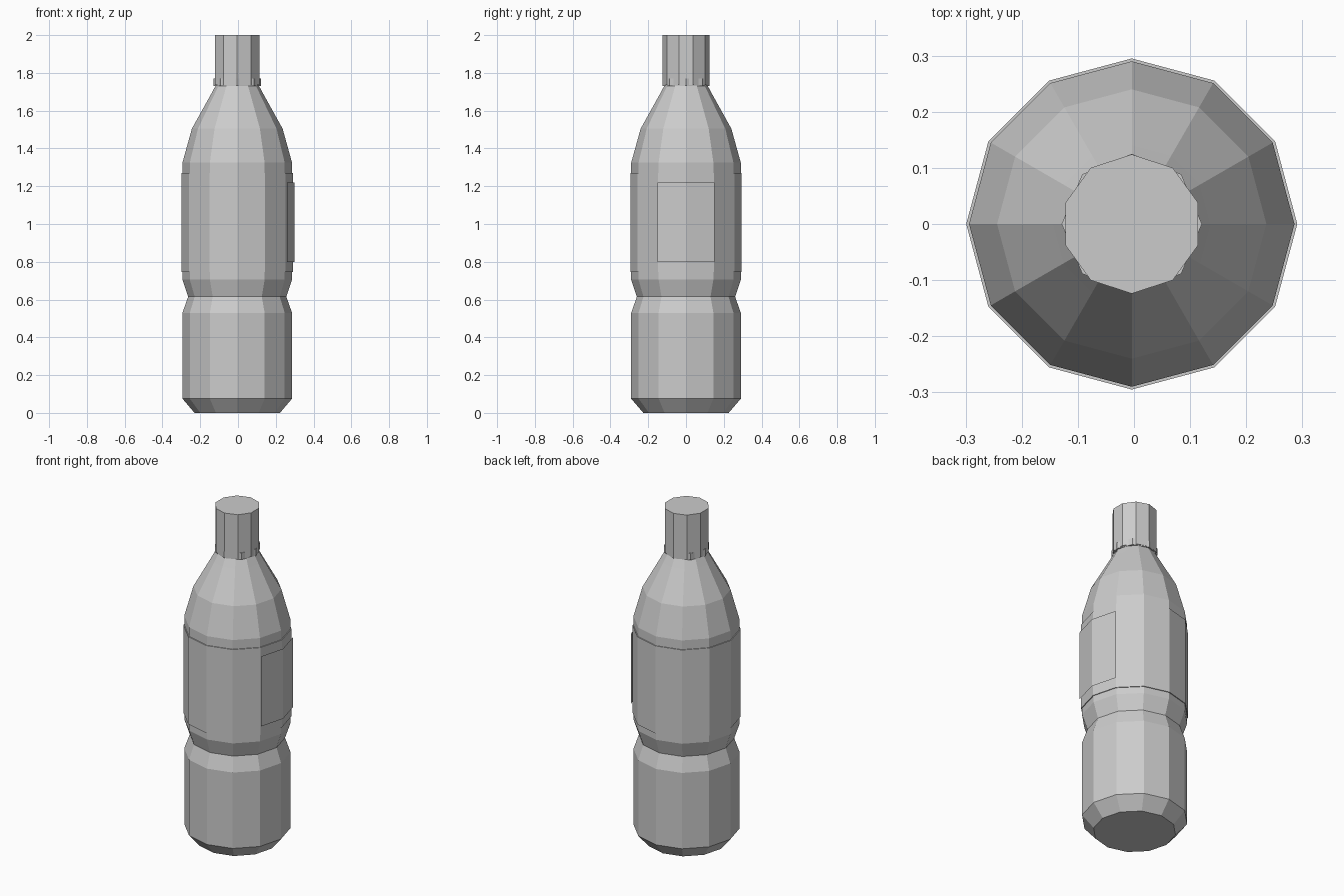
import bpy, bmesh
from math import cos, sin, pi, radians

if "Cube" in bpy.data.objects:
    bpy.data.objects.remove(bpy.data.objects["Cube"])

CX = -0.004  # bottle axis; the raised badge on +x balances the bounds


def lathe(name, profile, sides, start=0.0, caps=True):
    """Revolve (radius, z) points into a flat-shaded faceted solid."""
    bm = bmesh.new()
    rings = []
    for r, z in profile:
        angles = [start + 2 * pi * i / sides for i in range(sides)]
        rings.append([bm.verts.new((CX + r * cos(a), r * sin(a), z)) for a in angles])
    for low, high in zip(rings, rings[1:]):
        for i in range(sides):
            j = (i + 1) % sides
            bm.faces.new((low[i], low[j], high[j], high[i]))
    if caps:
        bm.faces.new(rings[0][::-1])
        bm.faces.new(rings[-1])
    return finish(name, bm)


def finish(name, bm):
    mesh = bpy.data.meshes.new(name)
    bm.to_mesh(mesh)
    bm.free()
    obj = bpy.data.objects.new(name, mesh)
    bpy.context.collection.objects.link(obj)
    return obj


# Bottle body: chamfered base, pinched waist, tapered shoulder
lathe("bottle_body", [(0.226, 0), (0.29, 0.075), (0.29, 0.53), (0.26, 0.615),
                      (0.29, 0.705), (0.29, 1.325), (0.24, 1.505),
                      (0.14, 1.685), (0.113, 1.735)], 12)

# Wrapped label band, slightly proud of the body
lathe("label_band", [(0.285, 0.745), (0.295, 0.745), (0.295, 1.27), (0.285, 1.27)],
      12, caps=False)

# Neck ring (8 sides) and cap (10 sides)
lathe("neck_ring", [(0.125, 1.73), (0.125, 1.77)], 8)
lathe("cap", [(0.124, 1.735), (0.124, 2.0)], 10, start=pi / 2)

# Thin badge sheet over the two facets on the right side
bm = bmesh.new()
columns = [[bm.verts.new((CX + 0.303 * cos(a), 0.303 * sin(a), z)) for z in (0.80, 1.22)]
           for a in map(radians, (-30, 0, 30))]
for a, b in zip(columns, columns[1:]):
    bm.faces.new((a[0], b[0], b[1], a[1]))
finish("label_badge", bm)
